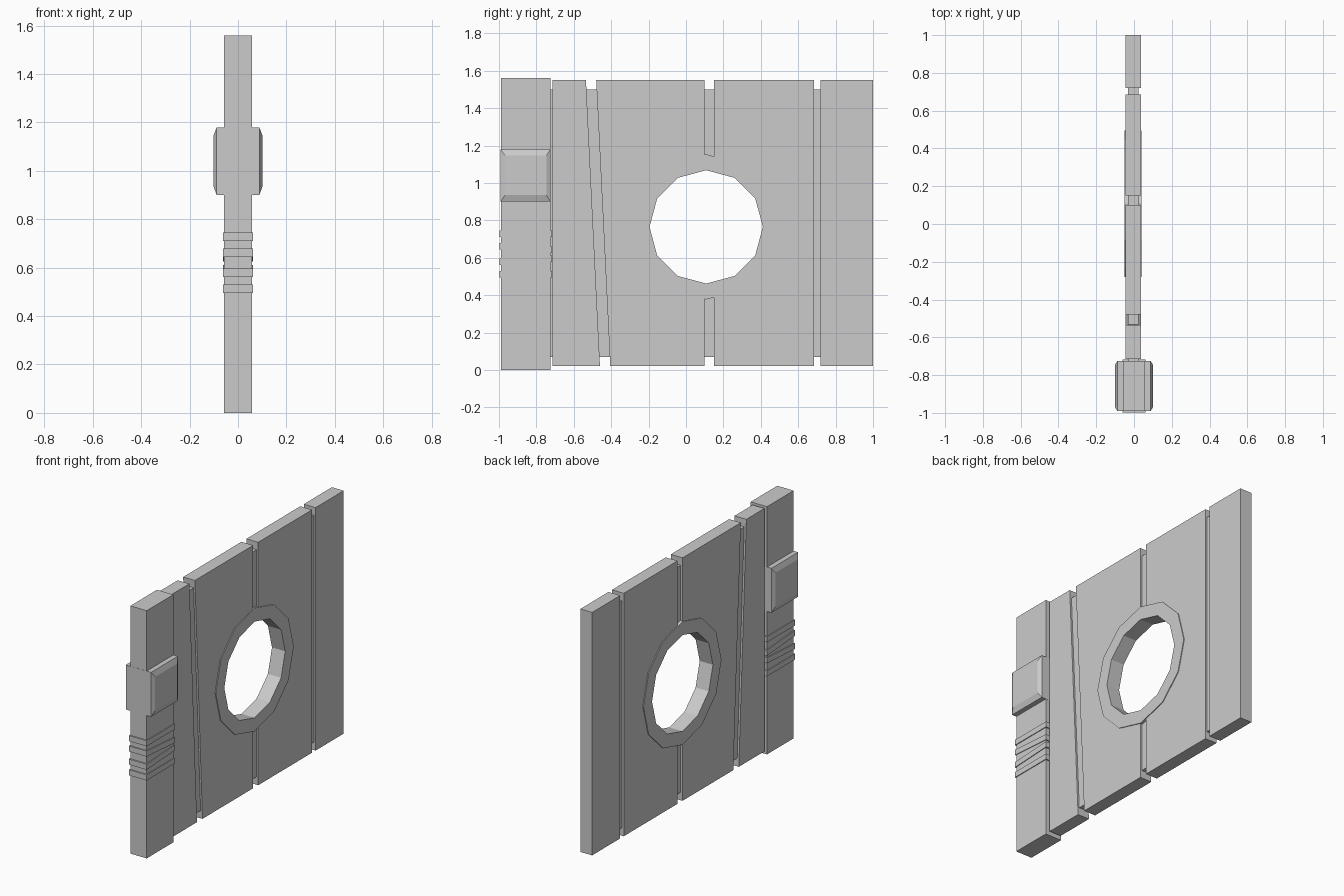
import bpy, bmesh, math

if "Cube" in bpy.data.objects:
    bpy.data.objects.remove(bpy.data.objects["Cube"])

HOLE_Y, HOLE_Z = 0.108, 0.765


def finish(name, bm):
    bmesh.ops.recalc_face_normals(bm, faces=bm.faces)
    me = bpy.data.meshes.new(name)
    bm.to_mesh(me)
    bm.free()
    ob = bpy.data.objects.new(name, me)
    bpy.context.collection.objects.link(ob)
    return ob


def loft(name, sections):
    """Join matching (y, z) outlines placed at successive x positions."""
    bm = bmesh.new()
    rings = [[bm.verts.new((x, y, z)) for y, z in pts] for x, pts in sections]
    n = len(rings[0])
    for a, b in zip(rings, rings[1:]):
        for i in range(n):
            j = (i + 1) % n
            bm.faces.new((a[i], a[j], b[j], b[i]))
    bm.faces.new(rings[0])
    bm.faces.new(rings[-1])
    return finish(name, bm)


def prism(name, pts, x0, x1):
    return loft(name, [(x0, pts), (x1, pts)])


def rect(y0, y1, z0, z1):
    return [(y0, z0), (y1, z0), (y1, z1), (y0, z1)]


def circle(r, n=12):
    return [(HOLE_Y + r * math.sin(i * math.tau / n),
             HOLE_Z + r * math.cos(i * math.tau / n)) for i in range(n)]


def cut_hole(ob, cutter):
    mod = ob.modifiers.new("hole", 'BOOLEAN')
    mod.operation = 'DIFFERENCE'
    mod.solver = 'EXACT'
    mod.object = cutter
    bpy.context.view_layer.objects.active = ob
    bpy.ops.object.modifier_apply(modifier=mod.name)


# Hidden cutter for the round opening
cutter = prism("opening_cutter", circle(0.34), -0.3, 0.3)
cutter.hide_render = True

# Recessed core panel seen in the gaps between planks
core = prism("core_panel", rect(-0.74, 0.98, 0.07, 1.5), -0.033, 0.025)
cut_hole(core, cutter)

# Planks: y at bottom left, bottom right, top right, top left
planks = [(-0.715, -0.46, -0.535, -0.715),
          (-0.405, 0.10, 0.10, -0.48),
          (0.15, 0.685, 0.685, 0.15),
          (0.72, 1.0, 1.0, 0.72)]
for i, (a, b, c, d) in enumerate(planks):
    plank = prism(f"plank_{i + 1}", [(a, 0.02), (b, 0.02), (c, 1.55), (d, 1.55)],
                  -0.046, 0.036)
    if i in (1, 2):
        cut_hole(plank, cutter)
bpy.data.objects.remove(cutter)

# Twelve-sided ring around the opening
bm = bmesh.new()
loops = [[bm.verts.new((x, y, z)) for y, z in circle(r)]
         for x, r in ((-0.051, 0.388), (0.041, 0.388), (0.041, 0.303), (-0.051, 0.303))]
for a, b in zip(loops, loops[1:] + loops[:1]):
    for i in range(12):
        j = (i + 1) % 12
        bm.faces.new((a[i], a[j], b[j], b[i]))
finish("opening_ring", bm)

# Hinge post
prism("post", rect(-0.99, -0.725, 0, 1.56), -0.057, 0.057)

# Chamfered block through the post
outer = rect(-0.991, -0.724, 0.90, 1.18)
inner = rect(-0.968, -0.747, 0.935, 1.147)
loft("post_block", [(-0.101, inner), (-0.088, outer), (0.088, outer), (0.101, inner)])

# Bands wrapped around the post: front height, drop toward the back
for i, (z, drop) in enumerate([(0.71, 0.0), (0.645, 0.02), (0.562, -0.015), (0.495, 0.0)]):
    prism(f"post_band_{i + 1}",
          [(-0.998, z), (-0.717, z - drop), (-0.717, z - drop + 0.035), (-0.998, z + 0.035)],
          -0.062, 0.062)
